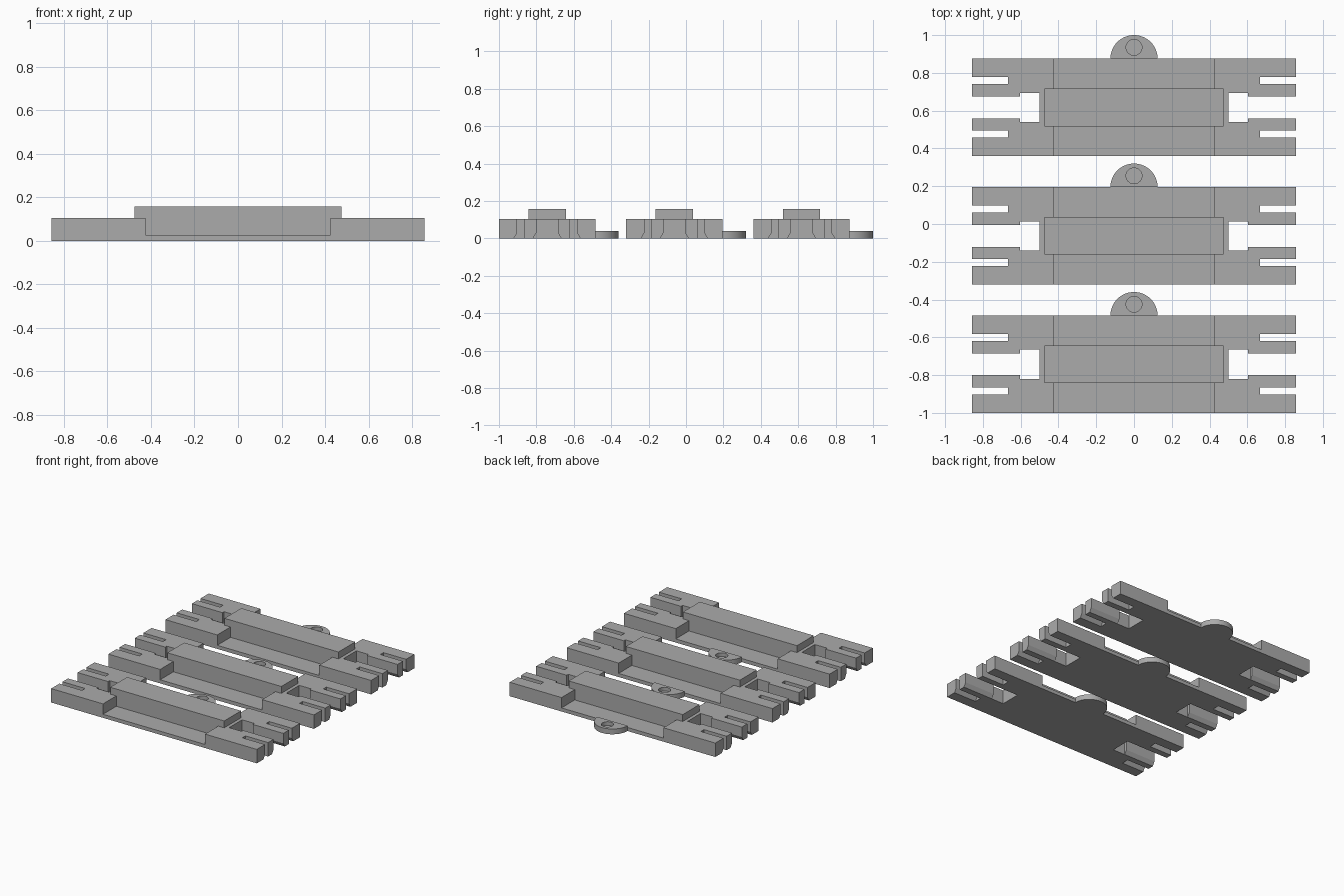
import bpy, bmesh, math

if "Cube" in bpy.data.objects:
    bpy.data.objects.remove(bpy.data.objects["Cube"])

grey = bpy.data.materials.new("mid grey")
grey.diffuse_color = (0.41, 0.41, 0.41, 1)
grey.use_nodes = True
grey.node_tree.nodes["Principled BSDF"].inputs["Base Color"].default_value = grey.diffuse_color

HALF_X, HALF_Y, PITCH = 0.857, 0.2575, 0.68
BASE_Z, DECK_Z, TOP_Z = 0.027, 0.105, 0.157


def loft(name, rings):
    """Closed solid through rings of equal point count."""
    bm = bmesh.new()
    rows = [[bm.verts.new(p) for p in ring] for ring in rings]
    n = len(rows[0])
    for low, high in zip(rows, rows[1:]):
        for i in range(n):
            j = (i + 1) % n
            bm.faces.new((low[i], low[j], high[j], high[i]))
    bm.faces.new(rows[0][::-1])
    bm.faces.new(rows[-1])
    bmesh.ops.recalc_face_normals(bm, faces=bm.faces)
    mesh = bpy.data.meshes.new(name)
    bm.to_mesh(mesh)
    bm.free()
    mesh.materials.append(grey)
    obj = bpy.data.objects.new(name, mesh)
    bpy.context.collection.objects.link(obj)
    return obj


def prism(name, outline, z0, z1):
    return loft(name, [[(x, y, z) for x, y in outline] for z in (z0, z1)])


def box(name, x0, x1, y0, y1, z0, z1):
    return prism(name, [(x0, y0), (x1, y0), (x1, y1), (x0, y1)], z0, z1)


def arc(cx, cy, r, a0, a1, steps):
    return [(cx + r * math.cos(a0 + (a1 - a0) * i / steps),
             cy + r * math.sin(a0 + (a1 - a0) * i / steps)) for i in range(steps + 1)]


def cut(target, cutter):
    cutter.hide_render = True
    cutter.hide_viewport = True
    mod = target.modifiers.new("cut", 'BOOLEAN')
    mod.operation = 'DIFFERENCE'
    mod.solver = 'EXACT'
    mod.object = cutter


def body_outline(cy, flare):
    """Plate with two slotted prongs at each corner; flare widens the lower openings."""
    quarter = [(0.5, 0), (0.5, 0.077), (0.603, 0.077), (0.603, 0.058 + flare),
               (HALF_X, 0.058 + flare), (HALF_X, 0.123), (0.668, 0.123),
               (0.668, 0.16 + flare), (HALF_X, 0.16 + flare), (HALF_X, HALF_Y)]
    right = [(x, -y) for x, y in quarter[:0:-1]] + quarter[1:]
    left = [(-x, -y) for x, y in right]
    return [(x, cy + y) for x, y in right + left]


for k in range(3):
    cy = 0.6175 - k * PITCH
    tag = f"_{k + 1}"

    # pronged plate with flared lower edges
    body = loft("pronged_plate" + tag, [
        [(x, y, z) for x, y in body_outline(cy, f)]
        for z, f in ((0, 0.018), (0.03, 0), (DECK_Z, 0))])

    # recesses in front of and behind the central bar
    for side, word in ((-1, "front"), (1, "back")):
        ya, yb = sorted((cy + side * 0.1, cy + side * 0.4))
        cut(body, box(f"{word}_recess_cutter" + tag, -0.425, 0.425, ya, yb, BASE_Z, 0.3))

    # raised cap of the central bar
    box("bar_cap" + tag, -0.475, 0.475, cy - 0.1, cy + 0.1, DECK_Z, TOP_Z)

    # rounded rear tab with a shallow round hole
    edge = cy + HALF_Y
    tab = prism("rear_tab" + tag, arc(0, edge, 0.125, 0, math.pi, 32), 0, 0.04)
    hole = prism("hole_cutter" + tag, arc(0, edge + 0.06, 0.042, 0, 2 * math.pi, 32)[:-1], 0.012, 0.1)
    cut(tab, hole)
    bpy.ops.object.select_all(action='DESELECT')
    tab.select_set(True)
    bpy.context.view_layer.objects.active = tab
    bpy.ops.object.shade_smooth_by_angle(angle=math.radians(30))
